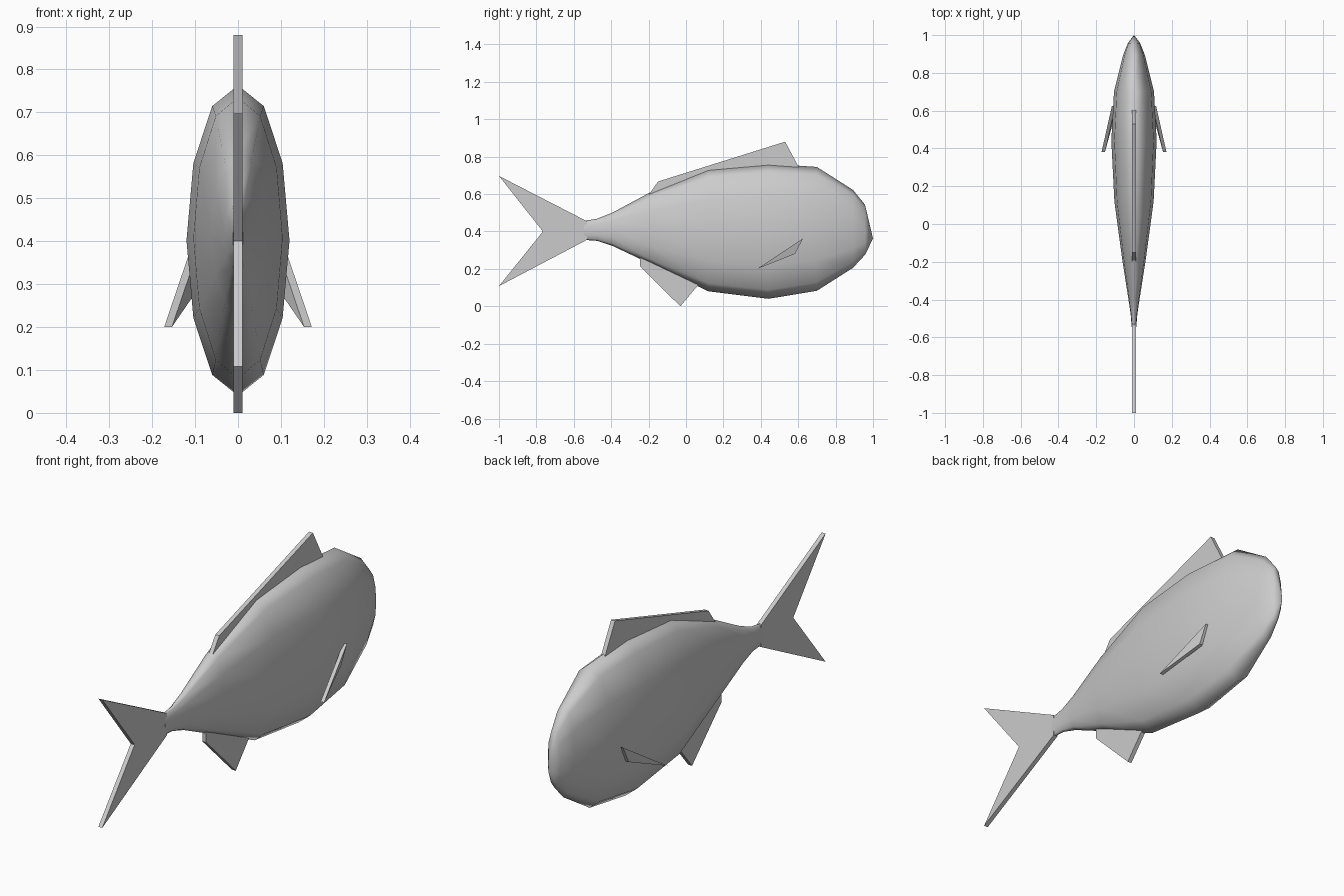
import bpy, bmesh, math
from mathutils import Vector

if "Cube" in bpy.data.objects:
    bpy.data.objects.remove(bpy.data.objects["Cube"])

grey = bpy.data.materials.new("fish grey")
grey.diffuse_color = (0.6, 0.6, 0.6, 1)
grey.use_nodes = True
grey.node_tree.nodes["Principled BSDF"].inputs["Base Color"].default_value = grey.diffuse_color


def make_object(name, bm):
    bmesh.ops.recalc_face_normals(bm, faces=bm.faces[:])
    mesh = bpy.data.meshes.new(name)
    bm.to_mesh(mesh)
    bm.free()
    mesh.materials.append(grey)
    ob = bpy.data.objects.new(name, mesh)
    bpy.context.collection.objects.link(ob)
    return ob


# Body: twelve-sided elliptical rings (y, top z, bottom z, half width)
rings = [(-0.545, 0.457, 0.355, 0.012), (-0.475, 0.468, 0.350, 0.018),
         (-0.395, 0.500, 0.324, 0.030), (-0.19, 0.610, 0.227, 0.062),
         (0.12, 0.735, 0.080, 0.104), (0.44, 0.763, 0.040, 0.120),
         (0.70, 0.745, 0.083, 0.106), (0.893, 0.622, 0.206, 0.058),
         (0.957, 0.543, 0.275, 0.033)]
bm = bmesh.new()
loops = []
for y, top, low, w in rings:
    loops.append([bm.verts.new((w * math.sin(a), y, (top + low) / 2 + (top - low) / 2 * math.cos(a)))
                  for a in (math.tau * i / 12 for i in range(12))])
for a, b in zip(loops, loops[1:]):
    for i in range(12):
        j = (i + 1) % 12
        bm.faces.new((a[i], a[j], b[j], b[i]))
nose = bm.verts.new((0, 1.0, 0.362))
for i in range(12):
    bm.faces.new((loops[-1][i], loops[-1][(i + 1) % 12], nose))
for f in bm.faces:
    f.smooth = True
bm.faces.new(loops[0])  # flat cap under the tail
make_object("body", bm)


# Fins: flat outlines thickened across x
def fin(name, points, thick=0.02):
    bm = bmesh.new()
    face = bm.faces.new([bm.verts.new((x - thick / 2, y, z)) for x, y, z in points])
    new = bmesh.ops.extrude_face_region(bm, geom=[face])["geom"]
    bmesh.ops.translate(bm, vec=Vector((thick, 0, 0)),
                        verts=[v for v in new if isinstance(v, bmesh.types.BMVert)])
    return make_object(name, bm)


def mid(points):
    return [(0, y, z) for y, z in points]


fin("tail_fin", mid([(-0.53, 0.455), (-1, 0.697), (-0.765, 0.4), (-1, 0.108), (-0.53, 0.355)]))
fin("dorsal_fin", mid([(-0.20, 0.595), (-0.15, 0.667), (0.53, 0.88), (0.605, 0.74)]))
fin("anal_fin", mid([(-0.245, 0.26), (-0.245, 0.212), (-0.03, 0.0), (0.07, 0.12)]))

# Side fins, mirrored
for side, s in (("left", -1), ("right", 1)):
    fin(side + "_side_fin",
        [(s * 0.108, 0.625, 0.362), (s * 0.108, 0.583, 0.28), (s * 0.163, 0.38, 0.2)], 0.018)
